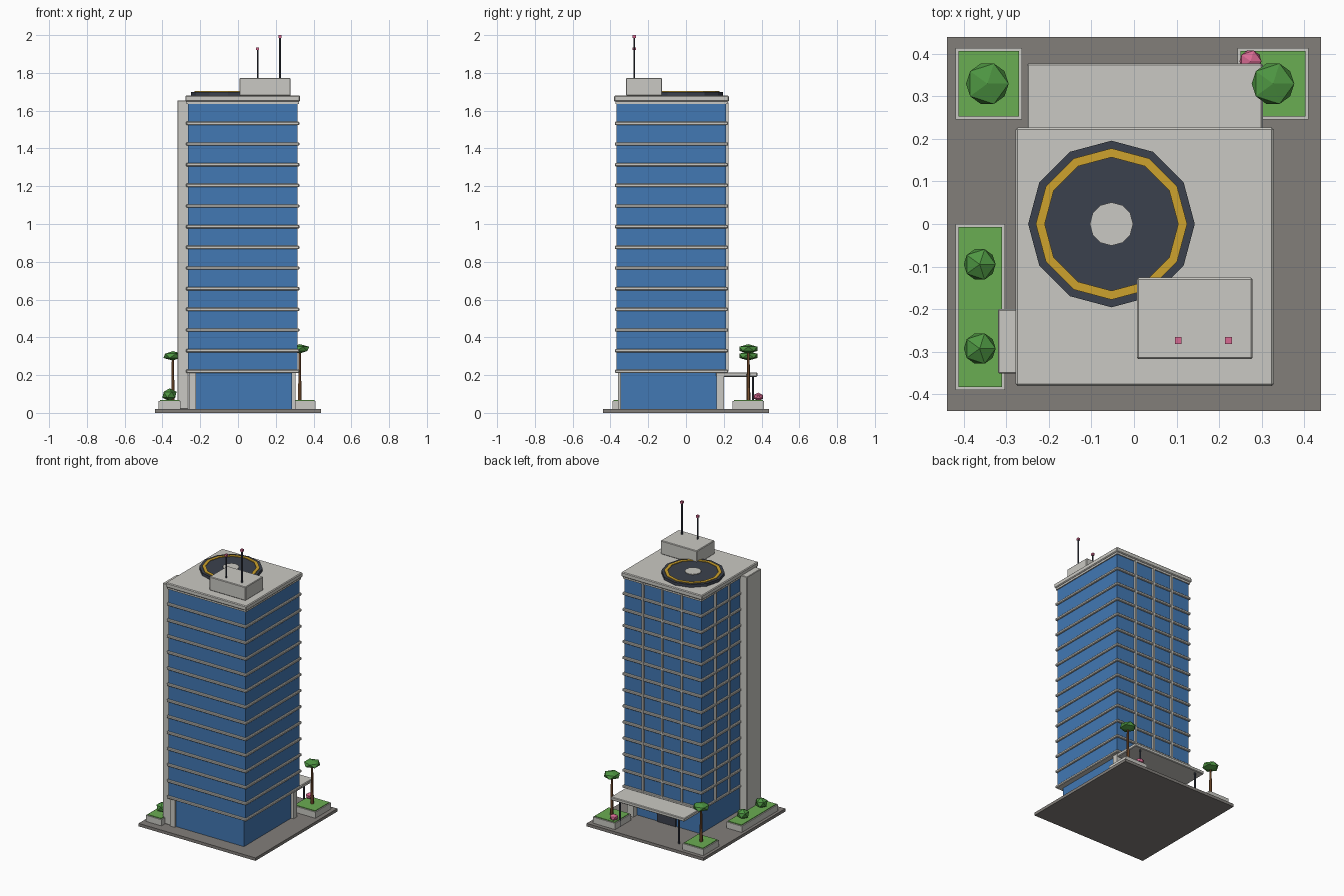
import bpy, bmesh, math
from mathutils import Matrix

if "Cube" in bpy.data.objects:
    bpy.data.objects.remove(bpy.data.objects["Cube"])


def material(name, rgb):
    lin = [(c / 255 / 12.92) if c < 10 else ((c / 255 + 0.055) / 1.055) ** 2.4 for c in rgb]
    m = bpy.data.materials.new(name)
    m.diffuse_color = (*lin, 1)
    m.use_nodes = True
    m.node_tree.nodes["Principled BSDF"].inputs["Base Color"].default_value = m.diffuse_color
    return m


PAVING = material("paving_grey", (130, 126, 122))
CONCRETE = material("pale_concrete", (202, 201, 195))
GLASS = material("blue_glass", (66, 120, 180))
DARK = material("dark_slate", (59, 65, 77))
YELLOW = material("marking_yellow", (205, 162, 45))
LAWN = material("lawn_green", (106, 173, 82))
LEAF = material("leaf_green", (78, 150, 66))
BARK = material("bark_brown", (125, 82, 48))
PINK = material("flower_pink", (216, 106, 146))


def finish(name, bm, mat, bevel=0):
    me = bpy.data.meshes.new(name)
    bmesh.ops.recalc_face_normals(bm, faces=bm.faces)
    bm.to_mesh(me)
    bm.free()
    me.materials.append(mat)
    ob = bpy.data.objects.new(name, me)
    bpy.context.collection.objects.link(ob)
    if bevel:
        mod = ob.modifiers.new("bevel", 'BEVEL')
        mod.width = bevel
        mod.segments = 1
    return ob


def box(name, mat, x, y, z, bevel=0):
    """Box from (min, max) pairs."""
    bm = bmesh.new()
    bmesh.ops.create_cube(bm, size=1)
    for v in bm.verts:
        v.co = [p[0] if c < 0 else p[1] for c, p in zip(v.co, (x, y, z))]
    return finish(name, bm, mat, bevel)


def square(name, mat, half, z, bevel=0):
    """Square slab centred on the tower axis."""
    return box(name, mat, (TX - half, TX + half), (TY - half, TY + half), z, bevel)


def cone(name, mat, x, y, z, r1, r2, sides):
    bm = bmesh.new()
    bmesh.ops.create_cone(bm, cap_ends=True, segments=sides, radius1=r1, radius2=r2,
                          depth=z[1] - z[0],
                          matrix=Matrix.Translation((x, y, (z[0] + z[1]) / 2)))
    return finish(name, bm, mat)


def clump(name, mat, x, y, z, r, rz):
    """Low-poly ball of leaves or flowers."""
    bm = bmesh.new()
    bmesh.ops.create_icosphere(bm, subdivisions=1, radius=1)
    for v in bm.verts:
        v.co = (x + v.co.x * r, y + v.co.y * r, z + v.co.z * rz)
    return finish(name, bm, mat)


def ring(name, mat, x, y, z, r_in, r_out, sides):
    """Flat ring plate standing from z[0] to z[1]."""
    bm = bmesh.new()
    loops = []
    for r, h in ((r_in, z[0]), (r_out, z[0]), (r_out, z[1]), (r_in, z[1])):
        loops.append([bm.verts.new((x + r * math.cos(a), y + r * math.sin(a), h))
                      for a in (math.tau * i / sides for i in range(sides))])
    for k in range(4):
        a, b = loops[k], loops[(k + 1) % 4]
        for i in range(sides):
            j = (i + 1) % sides
            bm.faces.new((a[i], a[j], b[j], b[i]))
    return finish(name, bm, mat)


TX, TY = 0.025, -0.077          # tower axis
FLOOR, Z0, Z1 = 0.1094, 0.22, 1.642

# Ground plate
box("paving", PAVING, (-0.44, 0.44), (-0.44, 0.44), (0, 0.02))

# Lobby: recessed glass, corner columns, door
box("lobby_glass", GLASS, (-0.223, 0.287), (-0.346, 0.161), (0.02, 0.215))
box("front_left_column", CONCRETE, (-0.26, -0.223), (-0.36, -0.31), (0.02, 0.215))
box("back_right_column", CONCRETE, (0.255, 0.305), (0.161, 0.2), (0.02, 0.215))
box("door", DARK, (-0.04, 0.1), (0.155, 0.168), (0.02, 0.15))

# Tower glass with floor bands
square("tower_glass", GLASS, 0.29, (0.215, Z1))
for i in range(13):
    z = Z0 + FLOOR * i
    square(f"floor_band_{i}", CONCRETE, 0.3, (z - 0.009, z + 0.009), 0.004)

# Mullions on the back and left faces
for i in (-1, 0, 1):
    o = i * 0.146
    box("back_mullion", CONCRETE, (TX + o - 0.006, TX + o + 0.006),
        (TY + 0.285, TY + 0.302), (Z0, Z1))
    box("left_mullion", CONCRETE, (TX - 0.302, TX - 0.285),
        (TY + o - 0.006, TY + o + 0.006), (Z0, Z1))

# Service fin on the left face
box("service_fin", CONCRETE, (-0.32, -0.262), (-0.352, -0.2), (0.02, 1.655), 0.003)

# Roof
square("roof_base", CONCRETE, 0.297, (1.635, 1.65))
square("roof_slab", CONCRETE, 0.304, (1.648, 1.68), 0.005)
box("plant_room", CONCRETE, (0.007, 0.279), (-0.318, -0.126), (1.68, 1.773), 0.004)
for x, top in ((0.104, 1.935), (0.222, 2.0)):
    cone("antenna", DARK, x, -0.274, (1.77, top - 0.008), 0.005, 0.005, 6)
    box("antenna_light", PINK, (x - 0.008, x + 0.008), (-0.282, -0.266), (top - 0.015, top))

# Helipad
HX, HY = -0.053, 0.0
cone("helipad", DARK, HX, HY, (1.68, 1.699), 0.196, 0.196, 12).data.transform(
    Matrix.Translation((HX, HY, 0)) @ Matrix.Rotation(0, 4, 'Z') @ Matrix.Translation((-HX, -HY, 0)))
ring("helipad_ring", YELLOW, HX, HY, (1.697, 1.703), 0.157, 0.178, 12)
cone("helipad_centre", CONCRETE, HX, HY, (1.697, 1.703), 0.051, 0.051, 12)

# Entrance canopy with two posts
box("entrance_canopy", CONCRETE, (-0.252, 0.303), (0.16, 0.378), (0.191, 0.214), 0.004)
for x in (-0.197, 0.247):
    cone("canopy_post", DARK, x, 0.355, (0.02, 0.195), 0.006, 0.006, 6)

# Planters with lawn
for n, x, y in (("back_left", (-0.42, -0.264), (0.246, 0.414)),
                ("back_right", (0.243, 0.411), (0.246, 0.414)),
                ("left", (-0.42, -0.304), (-0.39, 0.0))):
    box(n + "_planter", CONCRETE, x, y, (0.02, 0.062))
    box(n + "_lawn", LAWN, (x[0] + 0.007, x[1] - 0.007), (y[0] + 0.007, y[1] - 0.007),
        (0.055, 0.067))

# Trees
for n, x, z in (("left", -0.345, 0.302), ("right", 0.327, 0.339)):
    cone(n + "_tree_trunk", BARK, x, 0.33, (0.06, z), 0.011, 0.006, 6)
    clump(n + "_tree_crown", LEAF, x, 0.33, z, 0.056, 0.025)

# Bushes and flowers
for y in (-0.095, -0.293):
    clump("bush", LEAF, -0.363, y, 0.096, 0.042, 0.034)
clump("flower_bush", PINK, 0.274, 0.383, 0.085, 0.029, 0.022)
